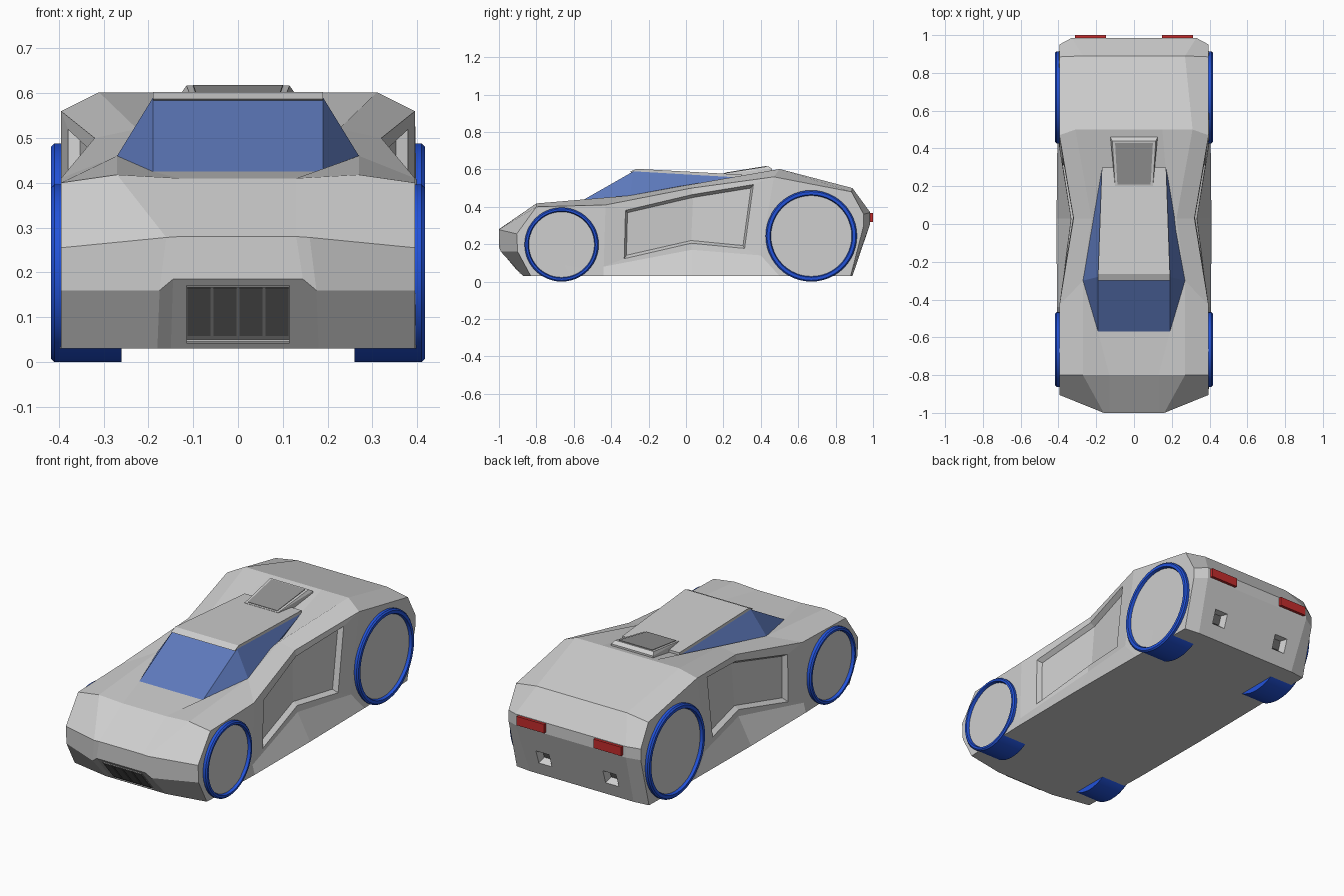
import bpy, bmesh, math
from mathutils import Matrix, Vector

cube = bpy.data.objects.get("Cube")
if cube:
    bpy.data.objects.remove(cube, do_unlink=True)


def material(name, *rgb):
    mat = bpy.data.materials.new(name)
    mat.use_nodes = True
    colour = (*rgb, 1)
    mat.diffuse_color = colour
    mat.node_tree.nodes["Principled BSDF"].inputs["Base Color"].default_value = colour
    return mat


paint = material("silver paint", .62, .62, .62)
trim = material("mid grey trim", .3, .3, .3)
dark = material("dark grey", .14, .14, .14)
glass = material("blue glass", .11, .19, .5)
tyre = material("blue tyre", .016, .085, .7)
red = material("red light", .55, .025, .025)
pale = material("pale strip", .9, .9, .9)


def finish(bm, name, mat):
    """Turn a bmesh into a flat shaded object."""
    bmesh.ops.recalc_face_normals(bm, faces=bm.faces[:])
    mesh = bpy.data.meshes.new(name)
    bm.to_mesh(mesh)
    bm.free()
    mesh.materials.append(mat)
    obj = bpy.data.objects.new(name, mesh)
    bpy.context.collection.objects.link(obj)
    return obj


def hull(name, points, mat):
    """Convex part from half its points, mirrored across x."""
    bm = bmesh.new()
    for x, y, z in points:
        for side in (-1, 1):
            bm.verts.new((side * x, y, z))
    bmesh.ops.convex_hull(bm, input=bm.verts[:])
    bmesh.ops.dissolve_limit(bm, angle_limit=.01, verts=bm.verts[:], edges=bm.edges[:])
    return finish(bm, name, mat)


def plate(name, centre, size, tilt, mat):
    """Thin box tilted about the x axis."""
    bm = bmesh.new()
    place = (Matrix.Translation(centre) @ Matrix.Rotation(tilt, 4, 'X')
             @ Matrix.Diagonal((*size, 1)))
    bmesh.ops.create_cube(bm, size=1, matrix=place)
    return finish(bm, name, mat)


# Body skin: rows run from the front underside over the top to the rear underside;
# each row gives inner, crown and shoulder points of one half
skin = [
    ((.15, -.87, .03), (.18, -.87, .03), (.395, -.83, .03)),
    ((.145, -1, .185), (.175, -.99, .16), (.395, -.9, .16)),
    ((.13, -1, .28), (.16, -1, .278), (.395, -.905, .255)),
    ((.13, -.8, .41), (.27, -.8, .418), (.395, -.8, .4)),
    ((.19, -.57, .425), (.27, -.3, .46), (.395, -.43, .41)),
    ((.19, .03, .5), (.225, .03, .52), (.32, .03, .5)),
    ((.15, .5, .602), (.31, .5, .602), (.395, .47, .56)),
    ((.13, .89, .5), (.27, .89, .5), (.395, .885, .48)),
    ((.13, .985, .37), (.33, .985, .37), (.395, .95, .36)),
    ((.13, .985, .31), (.33, .985, .31), (.395, .95, .3)),
    ((.13, .89, .03), (.31, .89, .03), (.395, .88, .03)),
]
# Sill: upper and lower edge at the front, waist and rear of each flank
sill = [
    ((.395, -.44, .08), (.408, -.44, .03)),
    ((.335, .03, .17), (.41, .03, .03)),
    ((.395, .4, .14), (.405, .5, .03)),
]


def build_body():
    bm = bmesh.new()

    def vert(p, side):
        return bm.verts.new((side * p[0], p[1], p[2]))

    grid = [[vert(p, -1) for p in reversed(row)] + [vert(p, 1) for p in row]
            for row in skin]
    for a, b in zip(grid, grid[1:]):
        for i in range(len(a) - 1):
            bm.faces.new((a[i], a[i + 1], b[i + 1], b[i]))

    flanks, lower_edges = [], []
    for side, col in ((-1, 0), (1, -1)):
        edge = [row[col] for row in grid]
        front, waist, rear = [[vert(p, side) for p in pair] for pair in sill]
        bm.faces.new(edge[:5] + front)
        bm.faces.new(edge[6:] + rear[::-1])
        flank = []
        for a, b, ea, eb in ((front, waist, edge[4], edge[5]),
                             (waist, rear, edge[5], edge[6])):
            flank.append(bm.faces.new((ea, eb, b[0], a[0])))
            bm.faces.new((a[0], b[0], b[1], a[1]))
        flanks.append((side, flank))
        lower_edges.append([front[1], waist[1], rear[1]])

    # Floor pan
    left, right = lower_edges
    bm.faces.new(grid[0] + right + grid[-1][::-1] + left[::-1])
    bmesh.ops.recalc_face_normals(bm, faces=bm.faces[:])

    # Recessed flank panels
    for side, flank in flanks:
        bmesh.ops.inset_region(bm, faces=flank, thickness=.035,
                               use_boundary=True, use_even_offset=True)
        pivot = Vector((side * .33, .03, 0))
        for v in {v for f in flank for v in f.verts}:
            v.co.x = pivot.x + (v.co.x - pivot.x) * .83
            v.co.y = pivot.y + (v.co.y - pivot.y) * .83
        bmesh.ops.inset_region(bm, faces=flank, thickness=.015, depth=-.025,
                               use_boundary=True, use_even_offset=True)
    return finish(bm, "body", paint)


body = build_body()

# Square tapered exhaust recesses cut into the rear panel
rear_tilt = -.33
for side, label in ((1, "left"), (-1, "right")):
    centre = Vector((side * .2, .926, .14))
    turn = Matrix.Rotation(rear_tilt, 4, 'X')
    bm = bmesh.new()
    bmesh.ops.create_cone(bm, cap_ends=True, segments=4, radius1=.035, radius2=.075,
                          depth=.08, matrix=Matrix.Translation(centre) @ turn
                          @ Matrix.Rotation(-math.pi / 2, 4, 'X')
                          @ Matrix.Rotation(math.pi / 4, 4, 'Z'))
    cutter = finish(bm, "exhaust_cutter", paint)
    cutter.hide_render = True
    mod = body.modifiers.new("exhaust", 'BOOLEAN')
    mod.operation = 'DIFFERENCE'
    mod.solver = 'EXACT'
    mod.object = cutter
    bpy.context.view_layer.objects.active = body
    bpy.ops.object.modifier_apply(modifier=mod.name)
    bpy.data.objects.remove(cutter, do_unlink=True)
    inner = centre + turn @ Vector((0, -.036, 0))
    plate(label + "_exhaust_core", inner, (.05, .008, .05), rear_tilt, dark)
    plate(label + "_tail_light", (side * .23, .99, .343), (.165, .02, .048), 0, red)

# Cabin glass, roof panel and roof scoop
hull("cabin_glass", [(.19, -.57, .425), (.27, -.3, .46), (.19, -.28, .59),
                     (.17, .3, .556), (.17, -.5, .4), (.17, .25, .45)], glass)
hull("roof", [(.19, -.3, .587), (.19, -.265, .603), (.17, .3, .572),
              (.17, .3, .54), (.19, -.28, .58)], paint)
hull("roof_scoop", [(.1, .2, .579), (.115, .44, .617), (.125, .46, .603),
                    (.1, .2, .55), (.125, .46, .57)], paint)
hull("scoop_panel", [(.088, .21, .583), (.1, .43, .6185),
                     (.088, .21, .578), (.1, .43, .612)], trim)

# Front grille on the sloping lower nose
grille_tilt = .698
plate("grille_frame", (0, -.938, .111), (.23, .008, .155), grille_tilt, trim)
for i in range(4):
    plate("grille_panel", ((i - 1.5) * .058, -.944, .113),
          (.051, .006, .138), grille_tilt, dark)
plate("grille_strip", (0, -.886, .046), (.23, .009, .006), grille_tilt, pale)


# Wheels: open tyre ring with a flat disc just inside the rim
def wheel(label, side, y, radius):
    rim = radius * .885
    profile = [(.26, 0), (.26, radius), (.41, radius), (.417, radius - .007),
               (.417, rim + .005), (.405, rim), (.395, rim)]
    bm = bmesh.new()
    verts = [bm.verts.new((side * x, 0, r)) for x, r in profile]
    edges = [bm.edges.new(pair) for pair in zip(verts, verts[1:])]
    bmesh.ops.spin(bm, geom=verts + edges, axis=(1, 0, 0), cent=(0, 0, 0),
                   angle=math.tau, steps=48)
    bmesh.ops.remove_doubles(bm, verts=bm.verts[:], dist=.0001)
    ring = finish(bm, label + "_tyre", tyre)

    bm = bmesh.new()
    bmesh.ops.create_cone(bm, cap_ends=True, segments=48, radius1=rim + .002,
                          radius2=rim + .002, depth=.02,
                          matrix=Matrix.Translation((side * .392, 0, 0))
                          @ Matrix.Rotation(math.pi / 2, 4, 'Y'))
    disc = finish(bm, label + "_wheel_disc", paint)
    for obj in (ring, disc):
        obj.location = (0, y, radius)
        bpy.ops.object.select_all(action='DESELECT')
        obj.select_set(True)
        bpy.context.view_layer.objects.active = obj
        bpy.ops.object.shade_smooth_by_angle(angle=math.radians(30))


for side, label in ((1, "left"), (-1, "right")):
    wheel("front_" + label, side, -.665, .198)
    wheel("rear_" + label, side, .67, .244)
